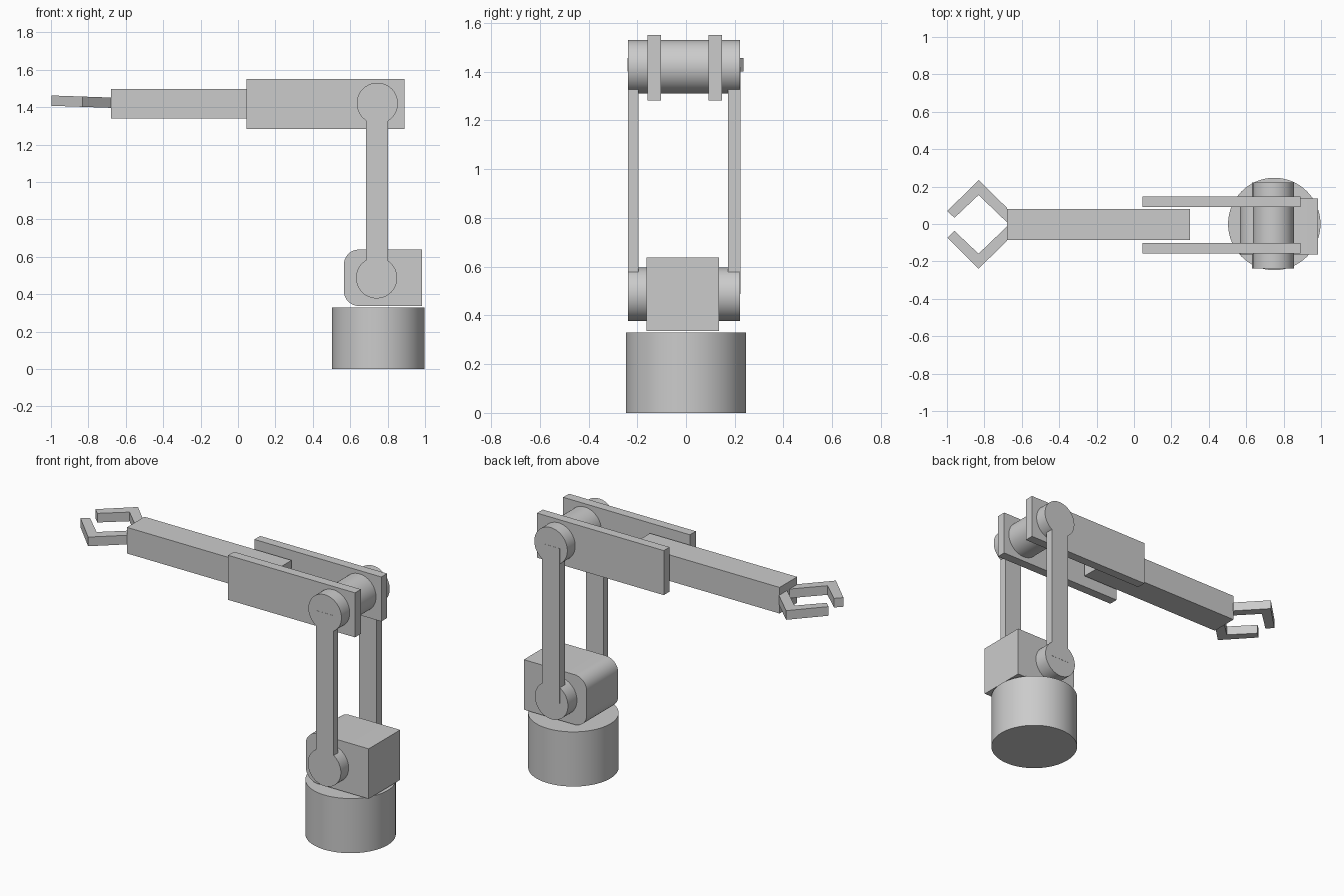
import bpy, bmesh, math
from mathutils import Vector

if "Cube" in bpy.data.objects:
    bpy.data.objects.remove(bpy.data.objects["Cube"])

grey = bpy.data.materials.new("light_grey")
grey.diffuse_color = (0.6, 0.6, 0.6, 1)
grey.use_nodes = True
grey.node_tree.nodes["Principled BSDF"].inputs["Base Color"].default_value = grey.diffuse_color


def finish(name, bm, smooth=False):
    bmesh.ops.recalc_face_normals(bm, faces=bm.faces)
    me = bpy.data.meshes.new(name)
    bm.to_mesh(me)
    bm.free()
    me.materials.append(grey)
    ob = bpy.data.objects.new(name, me)
    bpy.context.collection.objects.link(ob)
    if smooth:
        bpy.ops.object.select_all(action='DESELECT')
        bpy.context.view_layer.objects.active = ob
        ob.select_set(True)
        bpy.ops.object.shade_smooth_by_angle(angle=math.radians(30))
    return ob


def prism(name, points, offset, smooth=False):
    """Extrude a closed outline of 3D points along an offset."""
    bm = bmesh.new()
    face = bm.faces.new([bm.verts.new(p) for p in points])
    out = bmesh.ops.extrude_face_region(bm, geom=[face], use_keep_orig=True)
    moved = [v for v in out["geom"] if isinstance(v, bmesh.types.BMVert)]
    bmesh.ops.translate(bm, verts=moved, vec=Vector(offset))
    return finish(name, bm, smooth)


def box(name, x0, x1, y0, y1, z0, z1):
    prism(name, [(x0, y0, z0), (x1, y0, z0), (x1, y1, z0), (x0, y1, z0)],
          (0, 0, z1 - z0))


def arc(cx, cz, r, a0, a1, n):
    return [(cx + r * math.cos(math.radians(a0 + (a1 - a0) * i / n)),
             cz + r * math.sin(math.radians(a0 + (a1 - a0) * i / n)))
            for i in range(n + 1)]


# Round base
prism("base", [(x, y, 0) for x, y in arc(0.75, 0, 0.247, 0, 360, 64)[:-1]],
      (0, 0, 0.329), True)

# Shoulder block, rounded on the side under the forearm
r = 0.08
outline = [(0.985, 0.337), (0.985, 0.638)]
outline += arc(0.566 + r, 0.638 - r, r, 90, 180, 12)
outline += arc(0.566 + r, 0.337 + r, r, 180, 270, 12)
prism("shoulder_block", [(x, -0.163, z) for x, z in outline], (0, 0.299, 0), True)

# Joint drums
for name, x, z in (("shoulder_joint", 0.741, 0.487), ("elbow_joint", 0.745, 1.42)):
    prism(name, [(a, -0.237, b) for a, b in arc(x, z, 0.11, 0, 360, 64)[:-1]],
          (0, 0.459, 0), True)

# Upright links, forearm side plates
for side, y0, y1 in (("front", -0.238, -0.194), ("back", 0.172, 0.223)):
    box(side + "_link", 0.685, 0.803, y0, y1, 0.487, 1.42)
for side, y0, y1 in (("front", -0.158, -0.102), ("back", 0.092, 0.147)):
    box(side + "_forearm_plate", 0.045, 0.89, y0, y1, 1.282, 1.55)

# Forearm bar
box("forearm", -0.68, 0.3, -0.086, 0.081, 1.34, 1.497)

# Gripper fingers, rising slightly toward the tips
finger = [(-0.96, 0.035), (-0.998, 0.071), (-0.831, 0.237),
          (-0.678, 0.087), (-0.678, 0.01), (-0.831, 0.157)]
for side, s in (("front", -1), ("back", 1)):
    prism(side + "_finger",
          [(x, s * y - 0.002, 1.396 + 0.035 * (-0.68 - x)) for x, y in finger],
          (0, 0, 0.055))
